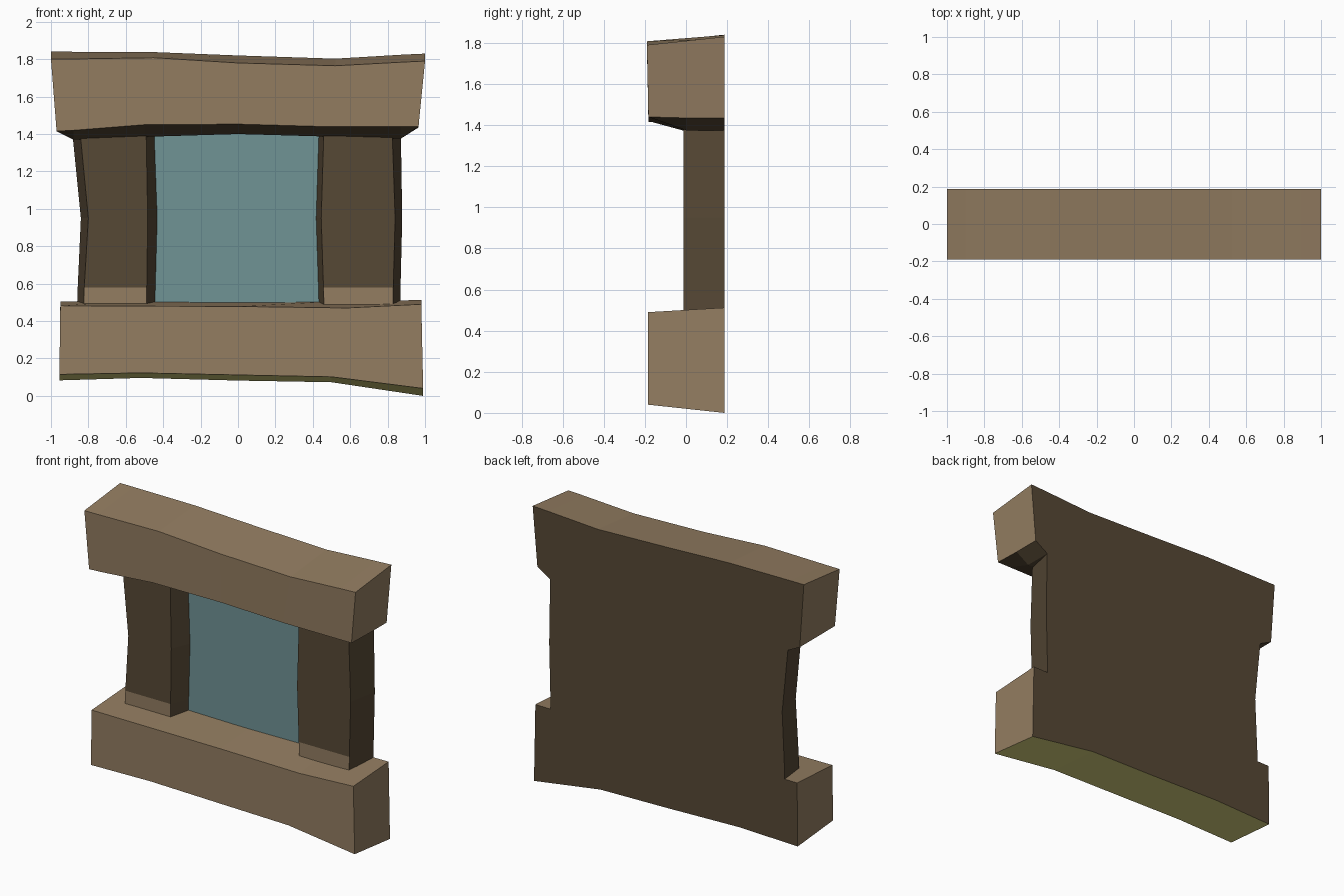
import bpy, bmesh


def lin(c):
    c /= 255
    return c / 12.92 if c <= 0.04045 else ((c + 0.055) / 1.055) ** 2.4


def material(name, r, g, b):
    m = bpy.data.materials.new(name)
    m.diffuse_color = (lin(r), lin(g), lin(b), 1)
    return m


TAN = material("tan wood", 147, 125, 97)
DARK = material("dark wood", 86, 72, 53)
GLASS = material("teal glass", 112, 147, 149)
OLIVE = material("olive underside", 222, 216, 130)


def loft(name, rings, mats, rule):
    """Bridge equal-sized closed rings, cap both ends, colour faces by rule(center, normal)."""
    bm = bmesh.new()
    loops = [[bm.verts.new(p) for p in ring] for ring in rings]
    n = len(loops[0])
    for a, b in zip(loops, loops[1:]):
        for i in range(n):
            j = (i + 1) % n
            bm.faces.new((a[i], a[j], b[j], b[i]))
    bm.faces.new(loops[0])
    bm.faces.new(loops[-1])
    bmesh.ops.recalc_face_normals(bm, faces=bm.faces)
    bm.normal_update()
    for f in bm.faces:
        f.material_index = rule(f.calc_center_median(), f.normal)
    me = bpy.data.meshes.new(name)
    bm.to_mesh(me)
    bm.free()
    for m in mats:
        me.materials.append(m)
    ob = bpy.data.objects.new(name, me)
    bpy.context.collection.objects.link(ob)
    return ob


# Top beam: x top, x bottom, z of top front, top back, bottom front, bottom middle/back
lintel = [
    (-1.00, -0.97, 1.80, 1.84, 1.415, 1.415),
    (-0.90, -0.88, 1.801, 1.84, 1.42, 1.37),
    (-0.45, -0.50, 1.808, 1.838, 1.45, 1.385),
    (0.00, 0.00, 1.78, 1.82, 1.453, 1.40),
    (0.52, 0.46, 1.765, 1.803, 1.44, 1.387),
    (0.89, 0.87, 1.785, 1.825, 1.44, 1.375),
    (1.00, 0.965, 1.79, 1.83, 1.44, 1.435),
]
loft("top_beam",
     [[(xt, -0.19, tf), (xt, 0.187, tb), (xb, 0.187, bb), (xb, 0.0, bb), (xb, -0.183, bf)]
      for xt, xb, tf, tb, bf, bb in lintel],
     [TAN, DARK], lambda c, n: int(n.y > 0.7 or n.z < -0.5))

# Bottom beam: x top, x bottom, z of top front, top back, bottom front, bottom back
sill = [
    (-0.95, -0.955, 0.482, 0.505, 0.115, 0.083),
    (-0.50, -0.52, 0.480, 0.510, 0.123, 0.096),
    (0.00, 0.00, 0.478, 0.503, 0.112, 0.082),
    (0.58, 0.50, 0.470, 0.508, 0.102, 0.073),
    (0.98, 0.99, 0.490, 0.512, 0.04, 0.0),
]
loft("bottom_beam",
     [[(xt, -0.185, tf), (xt, 0.187, tb), (xb, 0.187, bb), (xb, -0.185, bf)]
      for xt, xb, tf, tb, bf, bb in sill],
     [TAN, DARK, OLIVE], lambda c, n: 1 if n.y > 0.7 else 2 if n.z < -0.5 else 0)

# Side posts: z, outer back x, outer front x, inner front x, inner back x
posts = {
    "left_post": [(0.40, -0.862, -0.827, -0.49, -0.447),
                  (0.58, -0.857, -0.822, -0.488, -0.442),
                  (0.95, -0.84, -0.80, -0.483, -0.432),
                  (1.45, -0.89, -0.848, -0.492, -0.45)],
    "right_post": [(0.40, 0.867, 0.828, 0.462, 0.435),
                   (0.58, 0.869, 0.83, 0.457, 0.43),
                   (0.95, 0.878, 0.84, 0.445, 0.418),
                   (1.45, 0.870, 0.823, 0.46, 0.434)],
}
for name, rows in posts.items():
    # The lowest strip of the front face takes the beam colour
    loft(name,
         [[(ob, 0.187, z), (of, -0.013, z), (nf, -0.013, z), (nb, 0.112, z), (nb, 0.187, z)]
          for z, ob, of, nf, nb in rows],
         [DARK, TAN], lambda c, n: int(n.y < -0.7 and c.z < 0.58))

# Window pane with a dark wooden back
loft("window_pane",
     [[(-0.6, 0.112, z), (0.6, 0.112, z), (0.6, 0.187, z), (-0.6, 0.187, z)] for z in (0.4, 1.5)],
     [GLASS, DARK], lambda c, n: int(n.y > -0.7))
